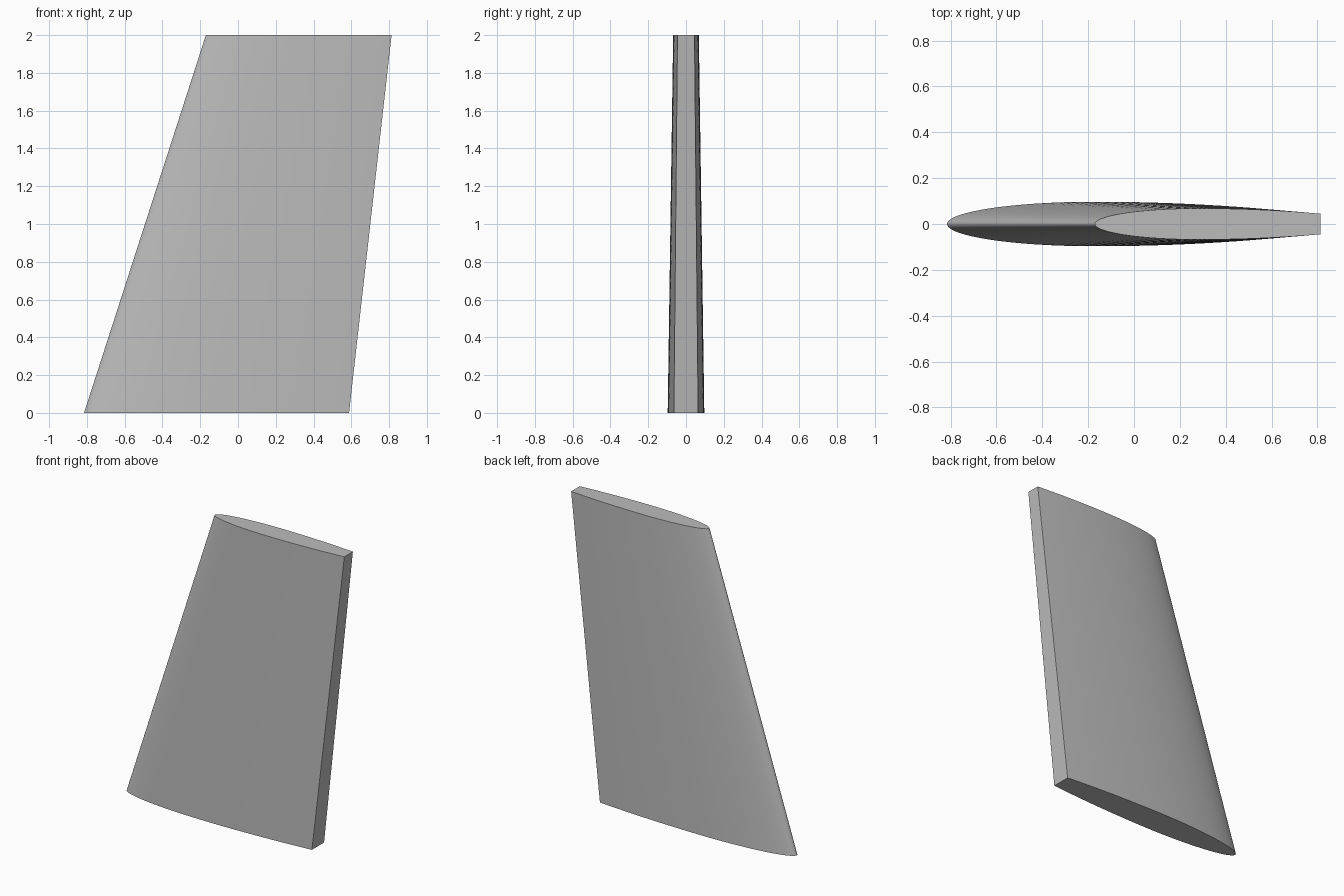
import bpy
import bmesh
import math

cube = bpy.data.objects.get("Cube")
if cube:
    bpy.data.objects.remove(cube, do_unlink=True)

# Single grey material
grey = bpy.data.materials.new("light grey")
grey.use_nodes = True
colour = (0.5, 0.5, 0.5, 1)
grey.diffuse_color = colour
grey.node_tree.nodes["Principled BSDF"].inputs["Base Color"].default_value = colour

STEPS = 24        # points along the nose, and along the tail
WIDEST = 0.46     # chord fraction where the section is thickest
TAIL = 0.66       # blunt trailing edge, relative to the thickest point


def half_profile():
    """Elliptical nose, then a parabolic taper to a blunt trailing edge."""
    nose = []
    for i in range(STEPS):
        a = math.pi / 2 * i / STEPS
        nose.append((WIDEST * (1 - math.cos(a)), math.sin(a)))
    tail = []
    for i in range(STEPS + 1):
        u = i / STEPS
        tail.append((WIDEST + (1 - WIDEST) * u, 1 - (1 - TAIL) * u * u))
    return nose + tail


def section(bm, z, lead, trail, thick):
    """One closed ring of the foil at height z."""
    half = half_profile()
    outline = [(c, -t) for c, t in half] + [(c, t) for c, t in reversed(half[1:])]
    return [bm.verts.new((lead + c * (trail - lead), t * thick, z)) for c, t in outline]


# Swept, tapered fin lofted from root to tip
bm = bmesh.new()
root = section(bm, 0, -0.815, 0.588, 0.097)
tip = section(bm, 2, -0.17, 0.813, 0.068)
count = len(root)
for i in range(count):
    j = (i + 1) % count
    bm.faces.new((root[i], root[j], tip[j], tip[i]))
bm.faces.new(root[::-1])
bm.faces.new(tip)
bmesh.ops.recalc_face_normals(bm, faces=bm.faces)

mesh = bpy.data.meshes.new("fin")
bm.to_mesh(mesh)
bm.free()
mesh.materials.append(grey)
fin = bpy.data.objects.new("fin", mesh)
bpy.context.collection.objects.link(fin)

# Smooth skin with crisp end caps and trailing edge
bpy.ops.object.select_all(action="DESELECT")
fin.select_set(True)
bpy.context.view_layer.objects.active = fin
bpy.ops.object.shade_smooth_by_angle(angle=math.radians(30))
